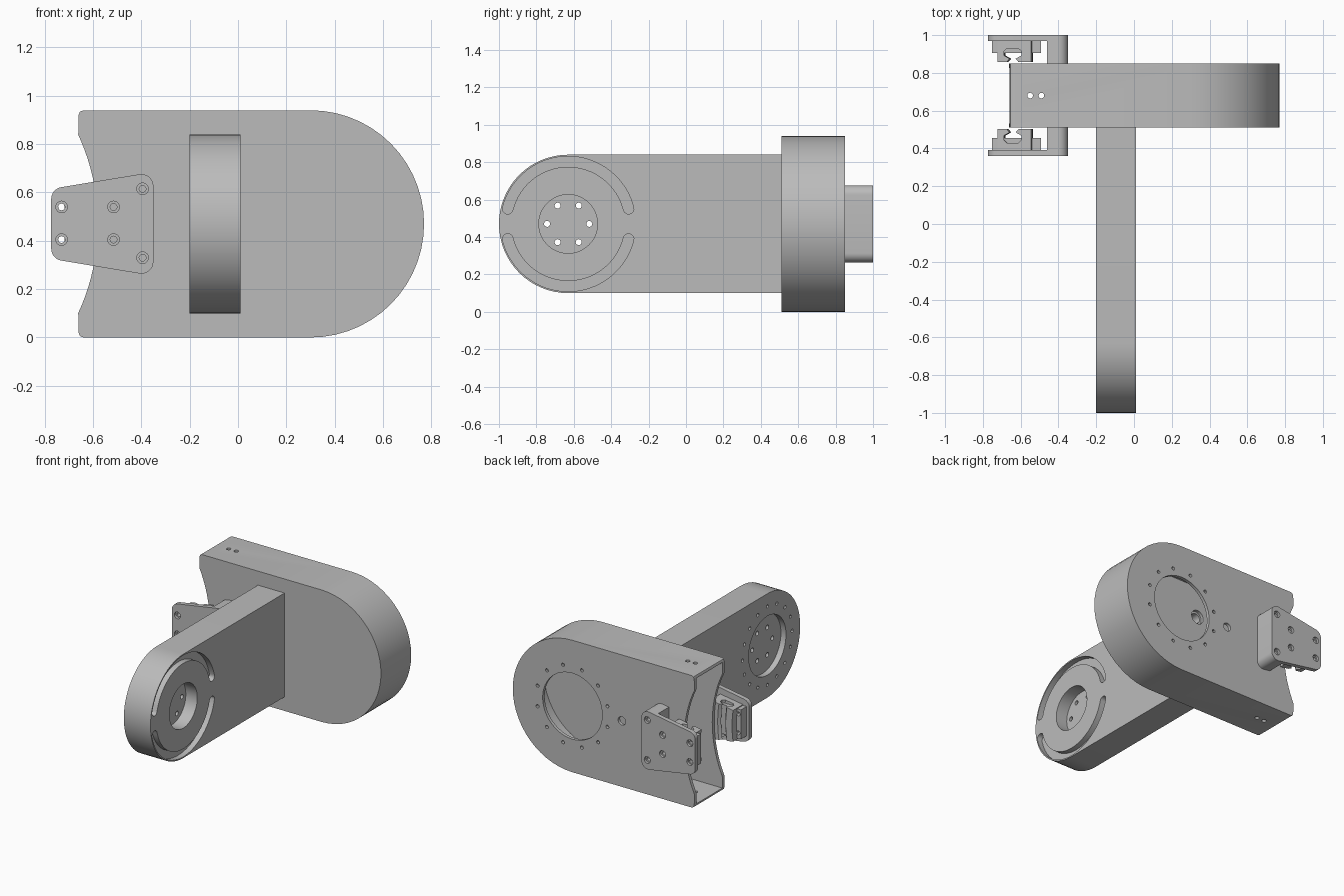
import bpy, bmesh, math
from mathutils import Vector

if "Cube" in bpy.data.objects:
    bpy.data.objects.remove(bpy.data.objects["Cube"])

grey = bpy.data.materials.new("light grey")
grey.diffuse_color = (0.5, 0.5, 0.5, 1)
grey.use_nodes = True
grey.node_tree.nodes["Principled BSDF"].inputs["Base Color"].default_value = grey.diffuse_color
MID = 0.47            # height of the common centre line


def arc(cx, cy, r, a0, a1, n):
    return [(cx + r * math.cos(math.radians(a0 + (a1 - a0) * i / n)),
             cy + r * math.sin(math.radians(a0 + (a1 - a0) * i / n))) for i in range(n + 1)]


def circle(cx, cy, r, n=24):
    return arc(cx, cy, r, 0, 360, n)[:-1]


def rounded(corners, r, n=8):
    out = []
    for i, p in enumerate(corners):
        p = Vector(p)
        u = (Vector(corners[i - 1]) - p).normalized()
        v = (Vector(corners[(i + 1) % len(corners)]) - p).normalized()
        half = u.angle(v) / 2
        c = p + (u + v).normalized() * (r / math.sin(half))
        s, e = p + u * (r / math.tan(half)) - c, p + v * (r / math.tan(half)) - c
        a0, a1 = math.degrees(math.atan2(s.y, s.x)), math.degrees(math.atan2(e.y, e.x))
        d = (a1 - a0 + 180) % 360 - 180
        out += arc(c.x, c.y, r, a0, a0 + d, n)
    return out


def place(axis, a, b, t):
    return {'x': (t, a, b), 'y': (a, t, b), 'z': (a, b, t)}[axis]


def loft(bm, rings):
    rings = [[bm.verts.new(p) for p in ring] for ring in rings]
    n = len(rings[0])
    for r0, r1 in zip(rings, rings[1:]):
        for i in range(n):
            bm.faces.new((r0[i], r0[(i + 1) % n], r1[(i + 1) % n], r1[i]))
    bm.faces.new(rings[0])
    bm.faces.new(rings[-1])


def make(name, prisms=(), rings=None):
    """Object from a list of (outline, axis, low, high) prisms or a list of rings."""
    bm = bmesh.new()
    for pts, axis, lo, hi in prisms:
        loft(bm, [[place(axis, a, b, t) for a, b in pts] for t in (lo, hi)])
    if rings:
        loft(bm, rings)
    bmesh.ops.recalc_face_normals(bm, faces=bm.faces)
    me = bpy.data.meshes.new(name)
    bm.to_mesh(me)
    bm.free()
    me.materials.append(grey)
    ob = bpy.data.objects.new(name, me)
    bpy.context.collection.objects.link(ob)
    return ob


def cut(ob, prisms):
    cutter = make("cutter", prisms)
    cutter.hide_render = True
    mod = ob.modifiers.new("cut", 'BOOLEAN')
    mod.operation, mod.solver, mod.object = 'DIFFERENCE', 'EXACT', cutter
    dg = bpy.context.evaluated_depsgraph_get()
    me = bpy.data.meshes.new_from_object(ob.evaluated_get(dg))
    ob.modifiers.clear()
    ob.data = me
    bpy.data.objects.remove(cutter)


def rect(x0, y0, x1, y1):
    return [(x0, y0), (x1, y0), (x1, y1), (x0, y1)]


# hollow housing: round right end, concave open left end
outline = arc(0.30, MID, 0.47, -90, 90, 28)
outline += [(-0.64, 0.94), (-0.654, 0.934), (-0.66, 0.92)]
outline += arc(-1.46, MID, 0.88, 24.8, -24.8, 20)
outline += [(-0.66, 0.02), (-0.654, 0.006), (-0.64, 0)]
housing = make("housing", [(outline, 'y', 0.51, 0.85)])
cavity = arc(0.30, MID, 0.447, -90, 90, 28) + [(-0.9, MID + 0.447), (-0.9, MID - 0.447)]
cut(housing, [(cavity, 'y', 0.533, 0.827)])

# housing openings: big round port, bolt ring, cable holes, top and bottom screw holes
holes = [(circle(0.30, MID, 0.235, 48), 'y', 0.8, 0.9),
         (circle(-0.09, MID, 0.03), 'y', 0.8, 0.9),
         (circle(-0.10, 0.69, 0.05), 'y', 0.45, 0.6)]
for x, z in arc(0.30, MID, 0.285, 15, 345, 11):
    holes.append((circle(x, z, 0.012, 12), 'y', 0.8, 0.9))
for x in (-0.55, -0.49):
    holes.append((circle(x, 0.68, 0.015, 16), 'z', -0.1, 1.1))
cut(housing, holes)

# arm with rounded end
Y = -0.63
arm = make("arm", [(arc(Y, MID, 0.37, 90, 270, 32) + [(0.512, 0.10), (0.512, 0.84)], 'x', -0.20, 0.01)])

# arm recesses: hub pocket, two curved slots, rear pocket, bolt ring
pockets = [(circle(Y, MID, 0.157, 48), 'x', -0.08, 0.1),
           (circle(Y, MID, 0.21, 48), 'x', -0.3, -0.16),
           (circle(-0.10, 0.69, 0.035), 'y', 0.35, 0.6)]
for side in (0, 180):
    a0, a1 = 14 + side, 166 + side
    m, w = 0.333, 0.028
    tip0 = (Y + m * math.cos(math.radians(a0)), MID + m * math.sin(math.radians(a0)))
    tip1 = (Y + m * math.cos(math.radians(a1)), MID + m * math.sin(math.radians(a1)))
    slot = arc(Y, MID, m + w, a0, a1, 32)
    slot += arc(*tip1, w, a1, a1 + 180, 8)[1:-1]
    slot += arc(Y, MID, m - w, a1, a0, 32)
    slot += arc(*tip0, w, a0 + 180, a0 + 360, 8)[1:-1]
    pockets.append((slot, 'x', -0.03, 0.1))
for y, z in circle(Y, MID, 0.28, 16):
    pockets.append((circle(y, z, 0.012, 12), 'x', -0.3, -0.15))
cut(arm, pockets)
cut(arm, [(circle(y, z, 0.016, 16), 'x', -0.3, 0.1) for y, z in circle(Y, MID, 0.113, 6)])

# bracket: tapered plate with a standoff leg at its wide end
plate = rounded([(-0.773, 0.325), (-0.35, 0.255), (-0.35, 0.685), (-0.773, 0.615)], 0.05)
bracket = make("back_bracket", [(plate, 'y', 0.849, 1.0)])
cut(bracket, [(rect(-1, 0, -0.46, 1), 'y', 0.7, 0.968)])
guide = make("back_guide_flange", [(rect(-0.752, 0.365, -0.492, 0.575), 'y', 0.905, 0.969)])
spots = [(-0.73, 0.54), (-0.73, 0.405), (-0.515, 0.54), (-0.515, 0.405),
         (-0.395, 0.615), (-0.395, 0.33)]
screws = [(circle(x, z, 0.014, 20), 'y', 0.87, 1.1) for x, z in spots]
cut(bracket, screws)
cut(bracket, [(circle(x, z, 0.024, 24), 'y', 0.982, 1.1) for x, z in spots])
cut(guide, screws[:4])

# carriage: slotted section swept along the curve of the housing's concave end
section = [(-0.715, 0.969), (-0.715, 0.857), (-0.665, 0.857), (-0.65, 0.875),
           (-0.68, 0.892), (-0.68, 0.915), (-0.665, 0.93), (-0.603, 0.93),
           (-0.587, 0.915), (-0.587, 0.892), (-0.617, 0.875), (-0.602, 0.857),
           (-0.534, 0.857), (-0.534, 0.969)]
rings = []
for i in range(13):
    a = -0.15 + 0.3 * i / 12
    rings.append([(-1.46 + (x + 1.46) * math.cos(a), y, MID + (x + 1.46) * math.sin(a))
                  for x, y in section])
carriage = make("back_carriage", rings=rings)

# the same clamp parts mirrored to the front side of the housing
for ob in (bracket, guide, carriage):
    me = ob.data.copy()
    for v in me.vertices:
        v.co.y = 1.36 - v.co.y
    me.flip_normals()
    twin = bpy.data.objects.new(ob.name.replace("back", "front"), me)
    bpy.context.collection.objects.link(twin)

# smooth the curved walls, keep edges sharp
for ob in bpy.context.scene.objects:
    ob.select_set(True)
    bpy.context.view_layer.objects.active = ob
bpy.ops.object.shade_smooth_by_angle(angle=math.radians(30))
